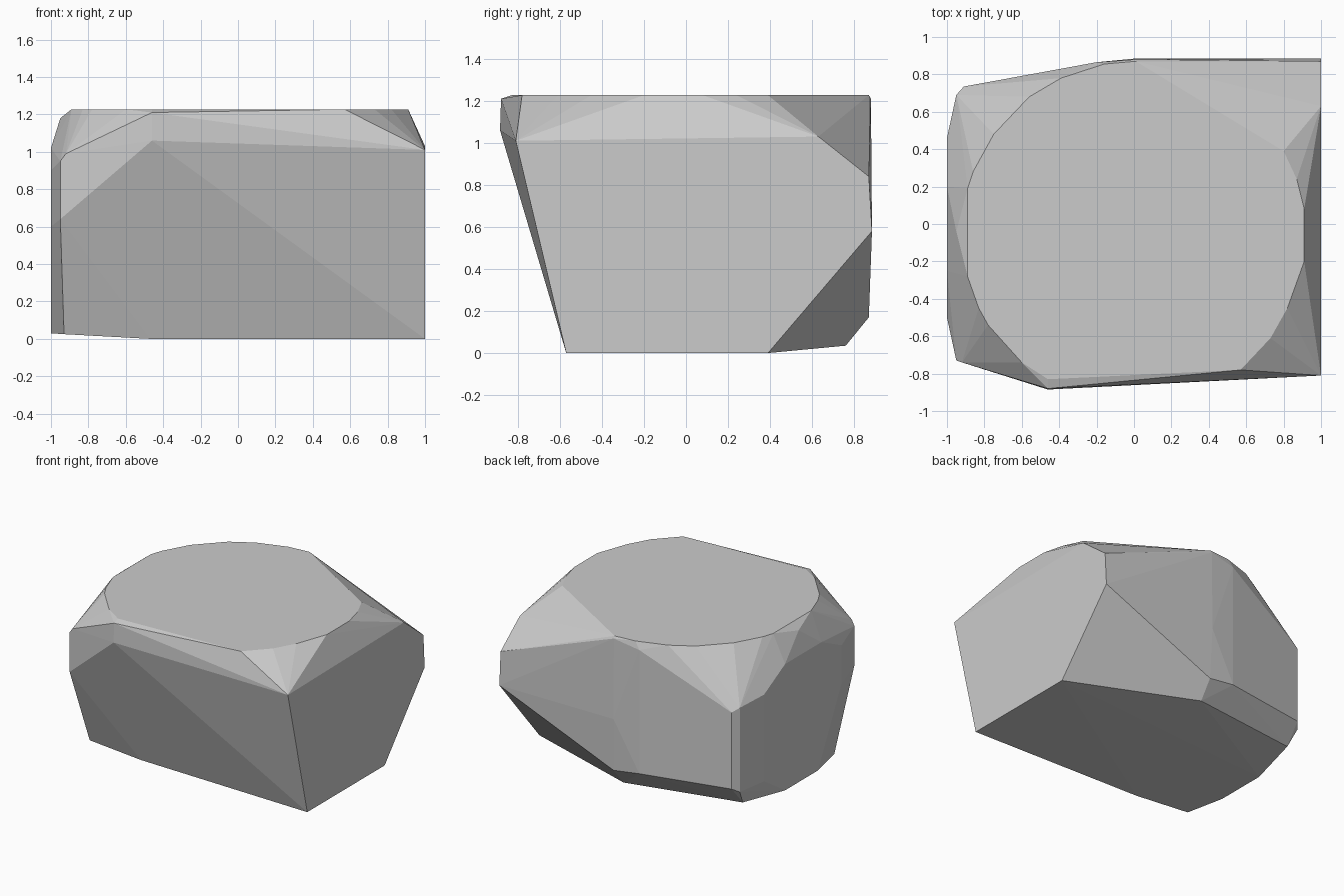
import bpy, bmesh

if "Cube" in bpy.data.objects:
    bpy.data.objects.remove(bpy.data.objects["Cube"])

# flat top outline (x, y)
TOP_Z = 1.227
top = [(-.89, -.28), (-.89, .19), (-.86, .28), (-.75, .48), (-.56, .68),
       (-.39, .78), (-.16, .855), (.01, .87), (.80, .39), (.87, .24),
       (.91, .08), (.91, -.2), (.82, -.45), (.73, -.61), (.57, -.78),
       (-.46, -.83), (-.6, -.74), (-.78, -.54), (-.83, -.45)]

# flat right side outline (y, z)
right = [(-.57, 0), (.39, 0), (.885, .58), (.87, .84), (.63, 1.03), (-.81, 1.01)]

# flat left side outline (y, z)
left = [(-.21, .03), (.2, .03), (.46, .2), (.46, .88), (.2, 1.02),
        (-.25, 1.02), (-.5, .9), (-.5, .6)]

# front face, rounded back edge and the left corners
corners = [
    (-.46, -.885, 1.06), (-.46, -.88, 1.21), (-.95, -.73, .64),
    (-.95, -.73, .95), (-.92, -.74, .99), (-.47, -.53, 0), (-.93, -.51, .025),
    (.01, .76, .035), (.02, .87, .17), (.01, .885, .58), (.01, .88, 1.21),
    (-.2, .865, .2), (-.2, .865, 1.17),
    (-.91, .735, .22), (-.91, .735, .82), (-.95, .69, .19), (-.95, .69, .85),
    (-.92, .61, .07), (-.95, -.04, 1.18),
]

points = [(x, y, TOP_Z) for x, y in top]
points += [(1, y, z) for y, z in right]
points += [(-1, y, z) for y, z in left]
points += corners

# faceted solid wrapped around the outlines
bm = bmesh.new()
for p in points:
    bm.verts.new(p)
hull = bmesh.ops.convex_hull(bm, input=bm.verts)
loose = {g for g in hull["geom_interior"] + hull["geom_unused"]
         if isinstance(g, bmesh.types.BMVert)}
bmesh.ops.delete(bm, geom=list(loose), context='VERTS')
bmesh.ops.dissolve_limit(bm, angle_limit=0.01, verts=bm.verts, edges=bm.edges)
bmesh.ops.recalc_face_normals(bm, faces=bm.faces)

mesh = bpy.data.meshes.new("faceted_block")
bm.to_mesh(mesh)
bm.free()
block = bpy.data.objects.new("faceted_block", mesh)
bpy.context.collection.objects.link(block)
